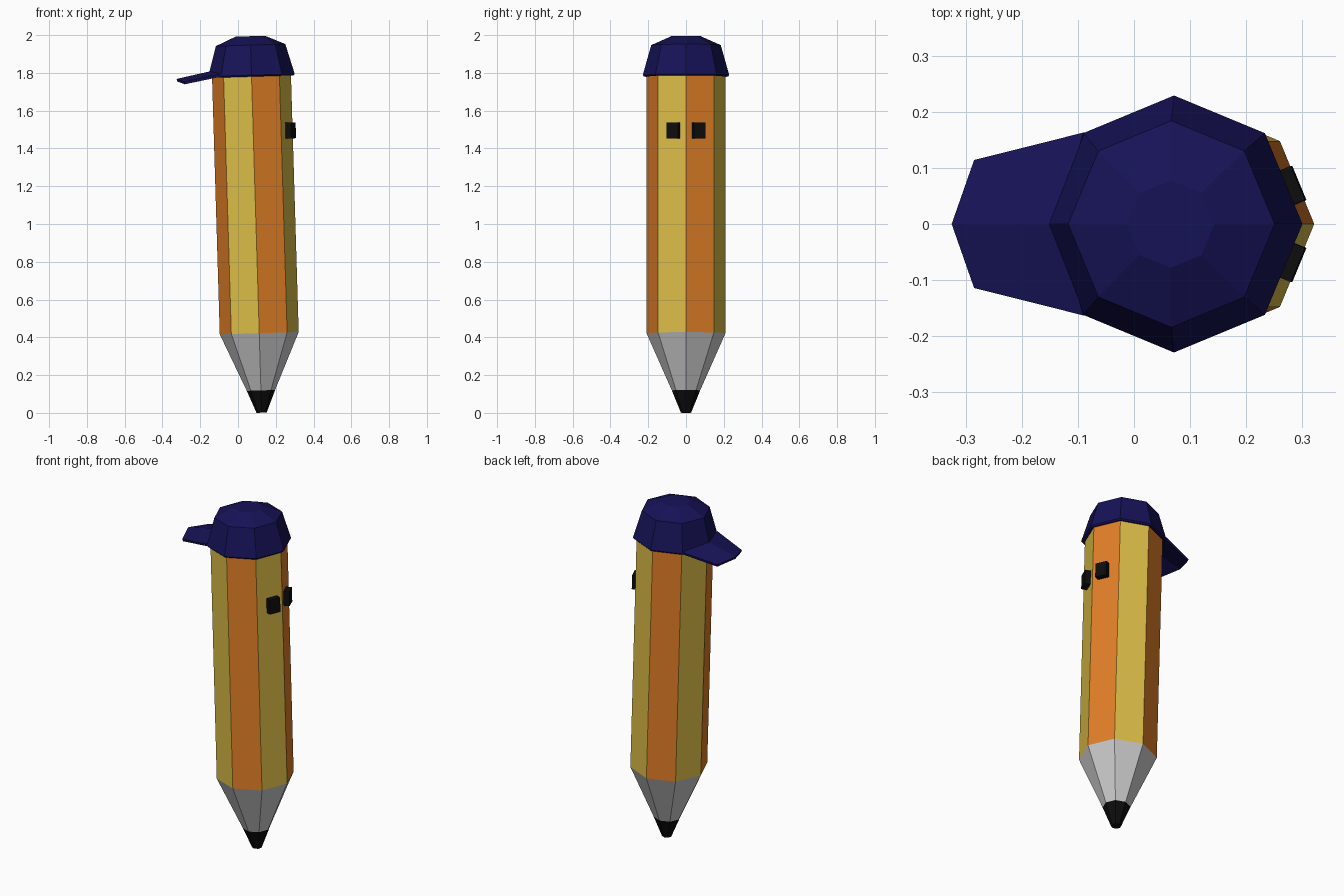
import bpy
from math import cos, sin, pi
from mathutils import Matrix

if "Cube" in bpy.data.objects:
    bpy.data.objects.remove(bpy.data.objects["Cube"])

N = 8
# The whole pencil leans slightly towards -x
LEAN = Matrix.Translation((0.125, 0, 0)) @ Matrix.Rotation(-0.03, 4, 'Y')


def material(name, color):
    m = bpy.data.materials.new(name)
    m.diffuse_color = (*color, 1)
    m.use_nodes = True
    m.node_tree.nodes["Principled BSDF"].inputs["Base Color"].default_value = m.diffuse_color
    return m


def build(name, verts, faces, mats=(), matrix=LEAN):
    mesh = bpy.data.meshes.new(name)
    mesh.from_pydata(verts, [], faces)
    obj = bpy.data.objects.new(name, mesh)
    bpy.context.collection.objects.link(obj)
    for m in mats:
        mesh.materials.append(m)
    obj.matrix_world = matrix
    return obj


def lathe(name, profile, mats=(), bottom=False, top=False):
    """Eight-sided surface through (radius, height) rings, listed bottom to top."""
    verts = [(r * cos(2 * pi * i / N), r * sin(2 * pi * i / N), z)
             for r, z in profile for i in range(N)]
    faces = [(k * N + i, k * N + (i + 1) % N, (k + 1) * N + (i + 1) % N, (k + 1) * N + i)
             for k in range(len(profile) - 1) for i in range(N)]
    if bottom:
        faces.append(tuple(reversed(range(N))))
    if top:
        faces.append(tuple(range(len(verts) - N, len(verts))))
    return build(name, verts, faces, mats)


orange = material("orange", (0.75, 0.21, 0.02))
yellow = material("yellow", (0.72, 0.51, 0.064))
navy = material("navy", (0.008, 0.006, 0.095))
black = material("black", (0.004, 0.004, 0.004))

# Striped barrel, bare cone and lead
barrel = lathe("barrel", [(0.209, 0.422), (0.209, 1.80)], (orange, yellow))
for i, p in enumerate(barrel.data.polygons):
    p.material_index = i % 2
lathe("cone", [(0.075, 0.119), (0.209, 0.422)])
lathe("lead", [(0.027, 0.001), (0.075, 0.119)], (black,), bottom=True)

# Cap crown
lathe("cap", [(0.205, 1.785), (0.222, 1.781), (0.229, 1.789), (0.184, 1.948), (0.078, 1.995)],
      (navy,), top=True)

# Cap brim, arched in the middle
brim = build("cap_brim",
             [(-0.09, -0.163, 1.794), (-0.14, 0, 1.81), (-0.09, 0.163, 1.794),
              (-0.285, -0.114, 1.753), (-0.325, 0, 1.768), (-0.285, 0.114, 1.753)],
             [(0, 1, 4, 3), (1, 2, 5, 4)], (navy,), Matrix.Identity(4))
if brim.data.polygons[0].normal.z < 0:
    brim.data.flip_normals()
solid = brim.modifiers.new("thickness", 'SOLIDIFY')
solid.thickness = 0.014
solid.offset = -1

# Eyes: blocks set into the two faces on the +x side
for side, name in ((-1, "right_eye"), (1, "left_eye")):
    bpy.ops.mesh.primitive_cube_add(size=1)
    eye = bpy.context.object
    eye.name = name
    eye.data.materials.append(black)
    eye.matrix_world = (LEAN @ Matrix.Rotation(side * pi / 8, 4, 'Z')
                        @ Matrix.Translation((0.2, -side * 0.014, 1.49))
                        @ Matrix.Diagonal((0.05, 0.066, 0.084, 1)))
